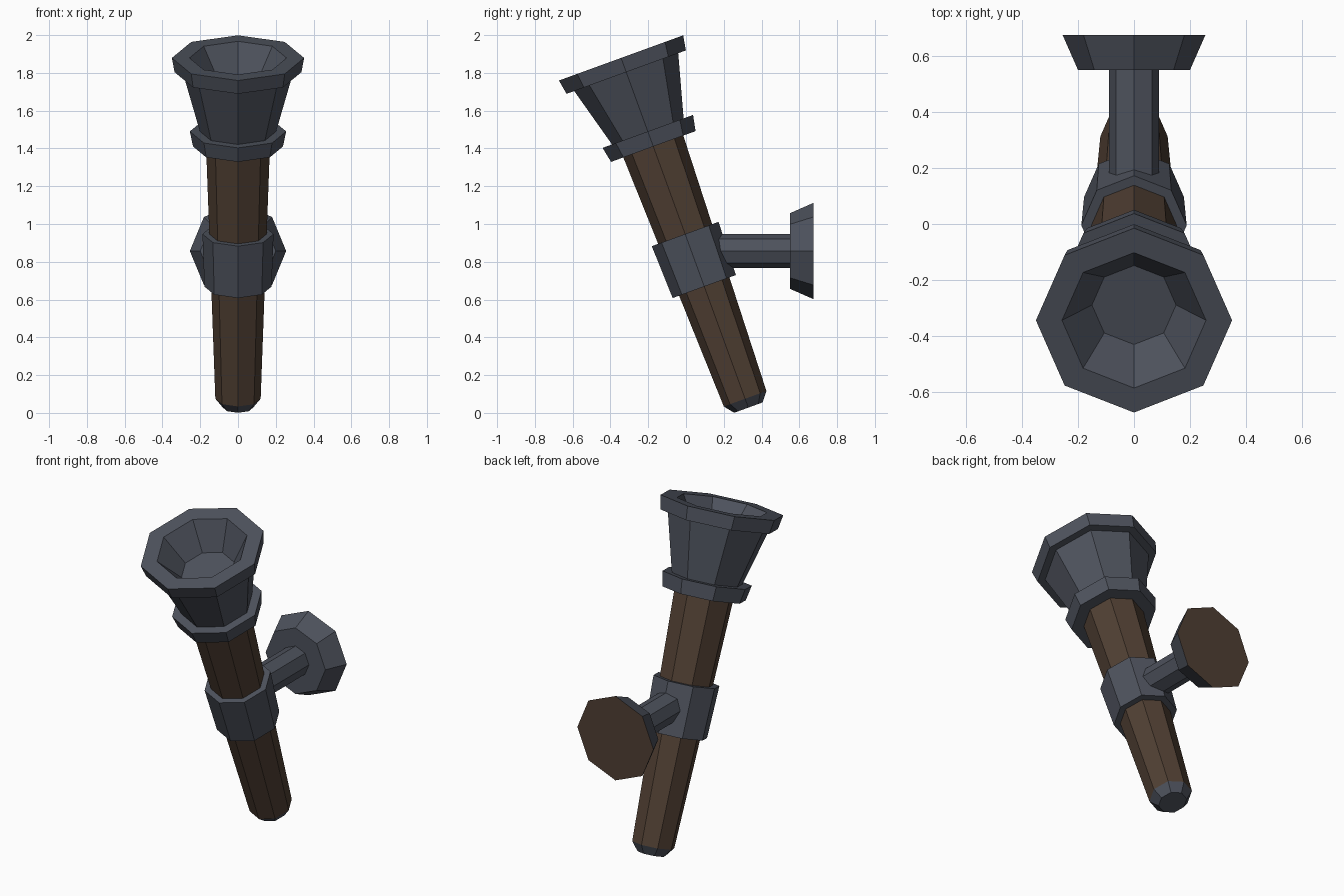
import bpy, bmesh, math
from mathutils import Matrix, Vector

if "Cube" in bpy.data.objects:
    bpy.data.objects.remove(bpy.data.objects["Cube"])


def material(name, rgb):
    m = bpy.data.materials.new(name)
    m.diffuse_color = (*rgb, 1)
    m.use_nodes = True
    m.node_tree.nodes["Principled BSDF"].inputs["Base Color"].default_value = m.diffuse_color
    return m


IRON = material("dark_iron", (0.075, 0.084, 0.108))
WOOD = material("dark_wood", (0.08, 0.05, 0.033))


def lathe(name, profile, mat, frame, sides=8):
    """Flat-sided turned part from (radius, height) points; radius 0 closes to a cap."""
    bm = bmesh.new()
    rings = []
    for r, h in profile:
        rings.append([bm.verts.new((r * math.cos(a), r * math.sin(a), h))
                      for a in (2 * math.pi * i / sides for i in range(sides))])
    for a, b in zip(rings, rings[1:]):
        for i in range(sides):
            j = (i + 1) % sides
            bm.faces.new((a[i], a[j], b[j], b[i]))
    bm.faces.new(rings[0][::-1])
    bm.faces.new(rings[-1])
    bmesh.ops.recalc_face_normals(bm, faces=bm.faces)
    me = bpy.data.meshes.new(name)
    bm.to_mesh(me)
    bm.free()
    me.materials.append(mat)
    ob = bpy.data.objects.new(name, me)
    ob.matrix_world = frame
    bpy.context.collection.objects.link(ob)
    return ob


# Torch axis leans 20 degrees towards the front; the bracket axis runs along +y
torch = Matrix.Translation((0, 0.33, 0.028)) @ Matrix.Rotation(math.radians(20), 4, 'X')
bracket = Matrix.Translation((0, 0, 0.857)) @ Matrix.Rotation(math.radians(-90), 4, 'X')

# Tapered wooden handle with an iron tip
lathe("handle", [(0.12, 0.05), (0.17, 1.50)], WOOD, torch)
lathe("handle_tip", [(0.08, 0), (0.12, 0.05)], IRON, torch)

# Clamp around the handle
lathe("clamp", [(0.178, 0.682), (0.188, 0.978)], IRON, torch)

# Collar, then flared cup with thick rim and hollow bowl
lathe("collar", [(0.238, 1.471), (0.255, 1.556)], IRON, torch)
lathe("cup", [(0.20, 1.55), (0.293, 1.89), (0.336, 1.89), (0.35, 1.97),
              (0.257, 1.97), (0.15, 1.81)], IRON, torch)

# Wall bracket: rod and bevelled plate with a wooden back face
lathe("bracket_rod", [(0.09, 0.175), (0.09, 0.56)], IRON, bracket)
plate = lathe("wall_plate", [(0.20, 0.55), (0.255, 0.675)], IRON, bracket)
plate.data.materials.append(WOOD)
for face in plate.data.polygons:
    if face.normal.z > 0.9:
        face.material_index = 1
